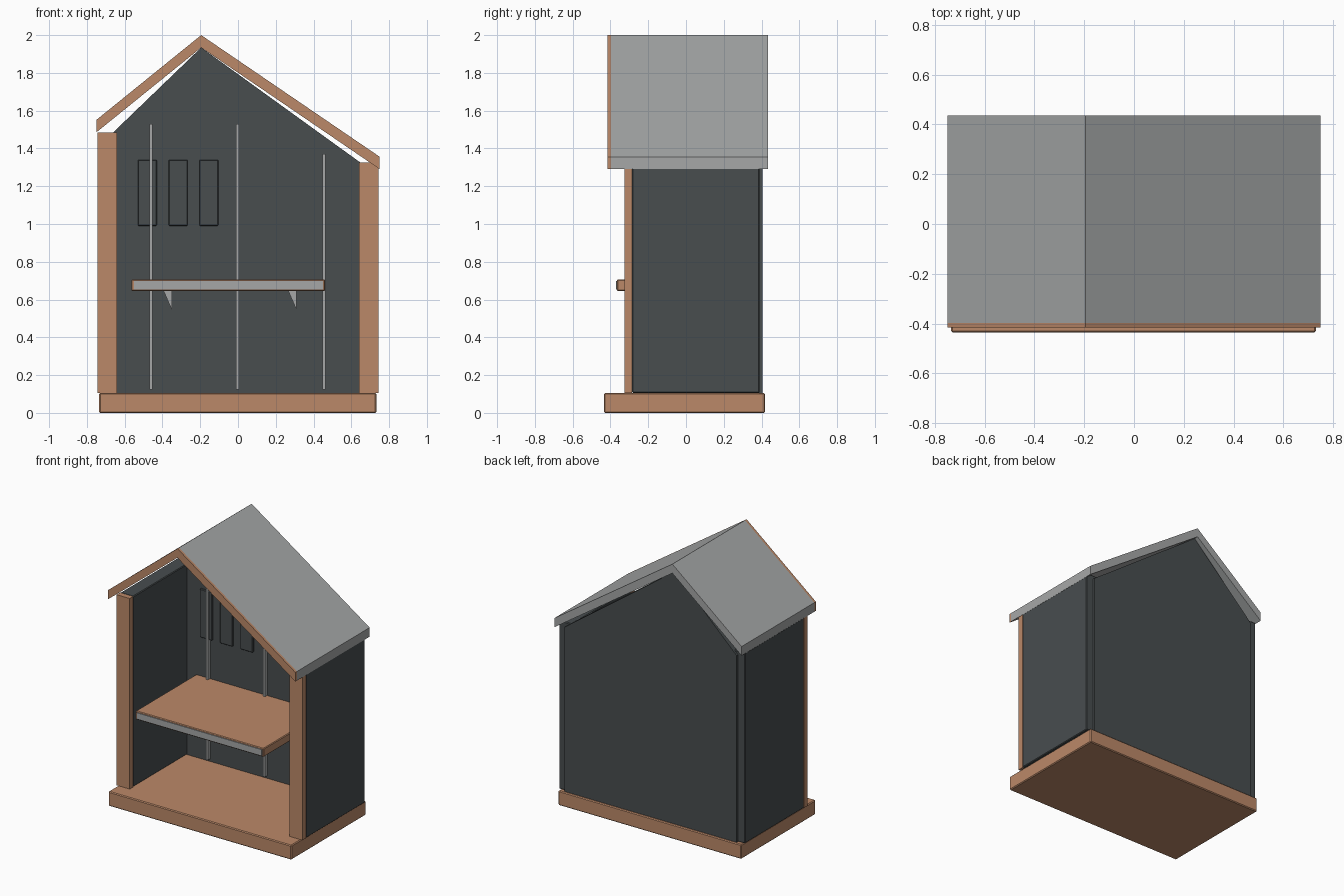
import bpy

cube = bpy.data.objects.get("Cube")
if cube:
    bpy.data.objects.remove(cube, do_unlink=True)


def material(name, rgb):
    m = bpy.data.materials.new(name)
    m.use_nodes = True
    m.diffuse_color = (*rgb, 1)
    bsdf = next(n for n in m.node_tree.nodes if n.type == 'BSDF_PRINCIPLED')
    bsdf.inputs["Base Color"].default_value = (*rgb, 1)
    bsdf.inputs["Roughness"].default_value = 0.7
    return m


WOOD = material("warm wood", (0.50, 0.25, 0.14))
DARK = material("dark slate", (0.065, 0.075, 0.078))
GREY = material("light grey", (0.38, 0.39, 0.39))


def prism(name, profile, y0, y1, mat, bevel=0.0):
    """Extrude an (x, z) outline, given counter-clockwise, from y0 back to y1."""
    n = len(profile)
    verts = [(x, y, z) for y in (y0, y1) for x, z in profile]
    faces = [tuple(range(n)), tuple(reversed(range(n, 2 * n)))]
    for i in range(n):
        j = (i + 1) % n
        faces.append((i, i + n, j + n, j))
    mesh = bpy.data.meshes.new(name)
    mesh.from_pydata(verts, [], faces)
    mesh.materials.append(mat)
    obj = bpy.data.objects.new(name, mesh)
    bpy.context.collection.objects.link(obj)
    if bevel:
        mod = obj.modifiers.new("edge", 'BEVEL')
        mod.width = bevel
        mod.segments = 1
    return obj


def box(name, xs, ys, zs, mat, bevel=0.0):
    (x0, x1), (z0, z1) = xs, zs
    return prism(name, [(x0, z0), (x1, z0), (x1, z1), (x0, z1)], *ys, mat, bevel)


FLOOR = 0.105
RIDGE = (-0.195, 2.0)
THICK = 0.066
BACK = 0.33      # inner face of the back panel

# Base slab
box("base", (-0.735, 0.732), (-0.435, 0.418), (0, FLOOR), WOOD, 0.006)

# Side walls with wooden posts on their front ends
for side, s, top in (("right", -1, 1.485), ("left", 1, 1.325)):
    xs = sorted((s * 0.64, s * 0.745))
    box(side + "_wall", xs, (-0.285, 0.39), (FLOOR, top), DARK, 0.005)
    box(side + "_front_post", xs, (-0.325, -0.285), (FLOOR, top), WOOD)

# Gabled back panel
prism("back_panel",
      [(-0.69, FLOOR), (0.69, FLOOR), (0.69, 1.295),
       (RIDGE[0], RIDGE[1] - THICK), (-0.69, 1.457)],
      BACK, 0.405, DARK)

# Roof slopes with wooden front fascia
for side, eave in (("right", (-0.75, 1.551)), ("left", (0.75, 1.356))):
    a, b = sorted((eave, RIDGE))
    outline = [(a[0], a[1] - THICK), (b[0], b[1] - THICK), b, a]
    prism(side + "_roof", outline, -0.397, 0.435, GREY)
    prism(side + "_fascia", outline, -0.415, -0.397, WOOD)

# Shelf with front strip
box("shelf", (-0.565, 0.46), (-0.365, BACK), (0.645, 0.707), WOOD, 0.005)
box("shelf_strip", (-0.55, 0.45), (-0.371, -0.364), (0.654, 0.699), GREY)

# Triangular shelf brackets
for name, x in (("right_bracket", -0.35), ("left_bracket", 0.31)):
    prism(name, [(x, 0.545), (x, 0.648), (x - 0.045, 0.648)],
          BACK - 0.04, BACK, GREY)

# Vertical rails on the back panel
for name, x, top in (("right_rail", -0.46, 1.53), ("middle_rail", -0.003, 1.53),
                     ("left_rail", 0.455, 1.37)):
    box(name, (x - 0.008, x + 0.008), (BACK - 0.028, BACK), (0.125, top), GREY)

# Row of hanging plates
for i in range(3):
    x = -0.48 + i * 0.163
    box(f"wall_plate_{i + 1}", (x - 0.05, x + 0.05), (BACK - 0.014, BACK + 0.01),
        (0.99, 1.34), DARK, 0.004)
